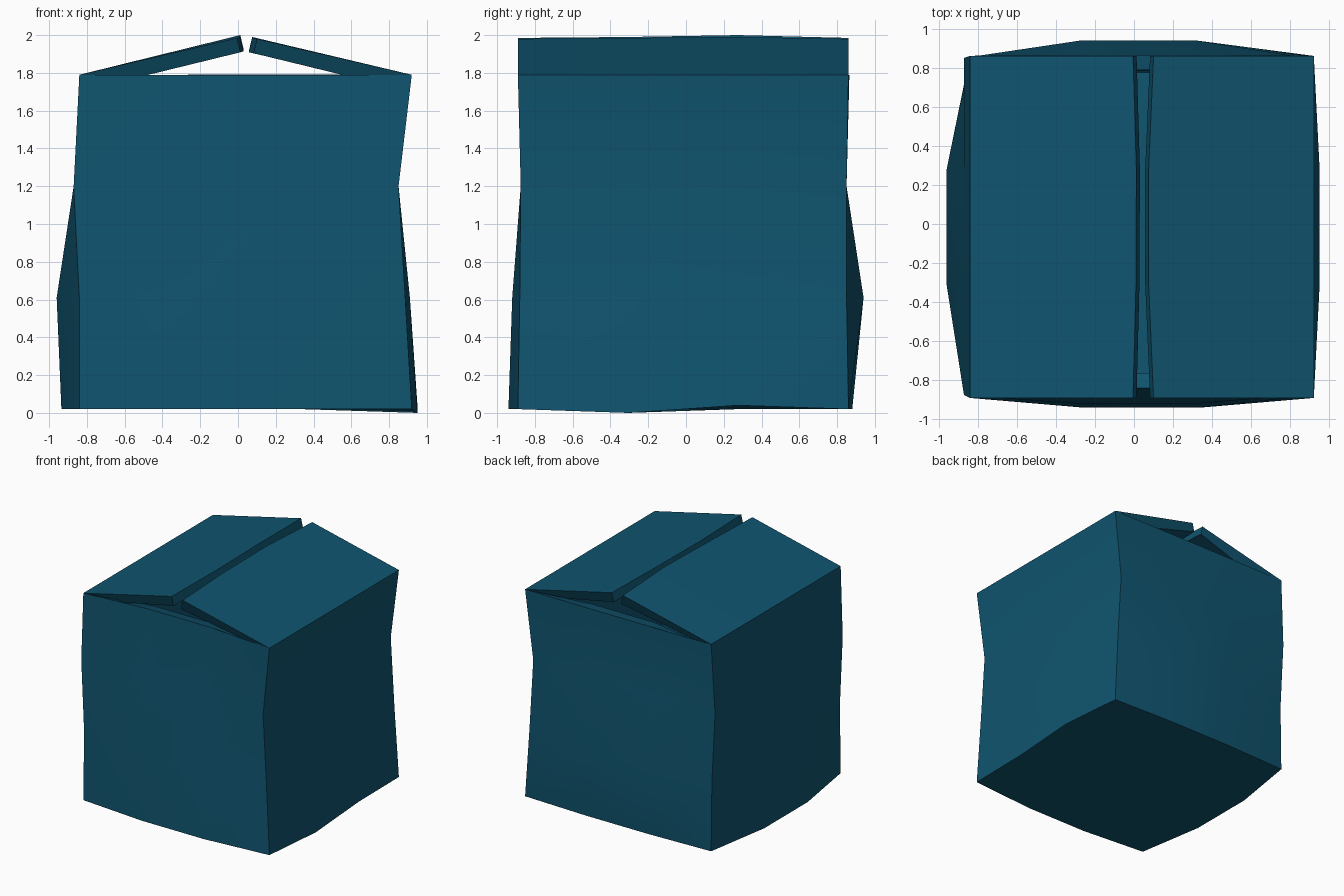
import bpy, bmesh, math

if "Cube" in bpy.data.objects:
    bpy.data.objects.remove(bpy.data.objects["Cube"])

# Corner lines and the profiles (bottom to top) that warp each wall
LX, RX = [-0.84, -0.84, -0.87, -0.84], [0.92, 0.885, 0.85, 0.92]
FY, BY = [-0.89, -0.88, -0.875, -0.89], [0.86, 0.85, 0.85, 0.86]
LEFT_MID = [-0.935, -0.96, -0.87, -0.84]
RIGHT_MID = [0.95, 0.91, 0.85, 0.92]
FRONT_MID = [-0.94, -0.92, -0.875, -0.84]
BACK_MID = [0.88, 0.94, 0.85, 0.865]
Z = [0.02, 0.61, 1.2, 1.79]


def point(i, j, k):
    """Warped position of grid point i, j, k (each 0..3)."""
    x = LX[k] + (RX[k] - LX[k]) * i / 3
    y = FY[k] + (BY[k] - FY[k]) * j / 3
    z = Z[k]
    if j in (1, 2):
        x = {0: LEFT_MID[k], 3: RIGHT_MID[k]}.get(i, x)
    if i in (1, 2):
        y = {0: FRONT_MID[k], 3: BACK_MID[k]}.get(j, y)
    if k == 0 and i == 3:
        z = (0.02, 0.0, 0.04, 0.02)[j]
    return x, y, z


bm = bmesh.new()
cache = {}


def vert(p):
    if p not in cache:
        cache[p] = bm.verts.new(point(*p))
    return cache[p]


# Four walls and the floor
for a in range(3):
    for b in range(3):
        quad = [(a, b), (a + 1, b), (a + 1, b + 1), (a, b + 1)]
        for s in (0, 3):
            bm.faces.new([vert((s, u, w)) for u, w in (quad if s else quad[::-1])])
            bm.faces.new([vert((u, s, w)) for u, w in (quad[::-1] if s else quad)])
        bm.faces.new([vert((u, w, 0)) for u, w in quad[::-1]])

# Two raised flaps hinged on the left and right top edges
tips = {0: [(-0.005, 1.985), (0.01, 1.99), (0.012, 2.0), (-0.005, 1.985)],
        3: [(0.10, 1.98), (0.075, 1.985), (0.075, 1.99), (0.10, 1.98)]}
for side, tip in tips.items():
    row = [bm.verts.new((x, point(side, j, 3)[1], z)) for j, (x, z) in enumerate(tip)]
    for j in range(3):
        f = [vert((side, j, 3)), row[j], row[j + 1], vert((side, j + 1, 3))]
        bm.faces.new(f if side == 0 else f[::-1])

mesh = bpy.data.meshes.new("box")
bm.to_mesh(mesh)
bm.free()
box = bpy.data.objects.new("cardboard_box", mesh)
bpy.context.collection.objects.link(box)

# Board thickness
solid = box.modifiers.new("thickness", 'SOLIDIFY')
solid.thickness = 0.078
solid.offset = -1
solid.use_even_offset = True

mat = bpy.data.materials.new("teal_board")
mat.diffuse_color = (0.005, 0.09, 0.16, 1)
mat.use_nodes = True
mat.node_tree.nodes["Principled BSDF"].inputs["Base Color"].default_value = mat.diffuse_color
mesh.materials.append(mat)

bpy.context.view_layer.objects.active = box
box.select_set(True)
bpy.ops.object.modifier_apply(modifier=solid.name)
bpy.ops.object.shade_smooth_by_angle(angle=math.radians(30))
